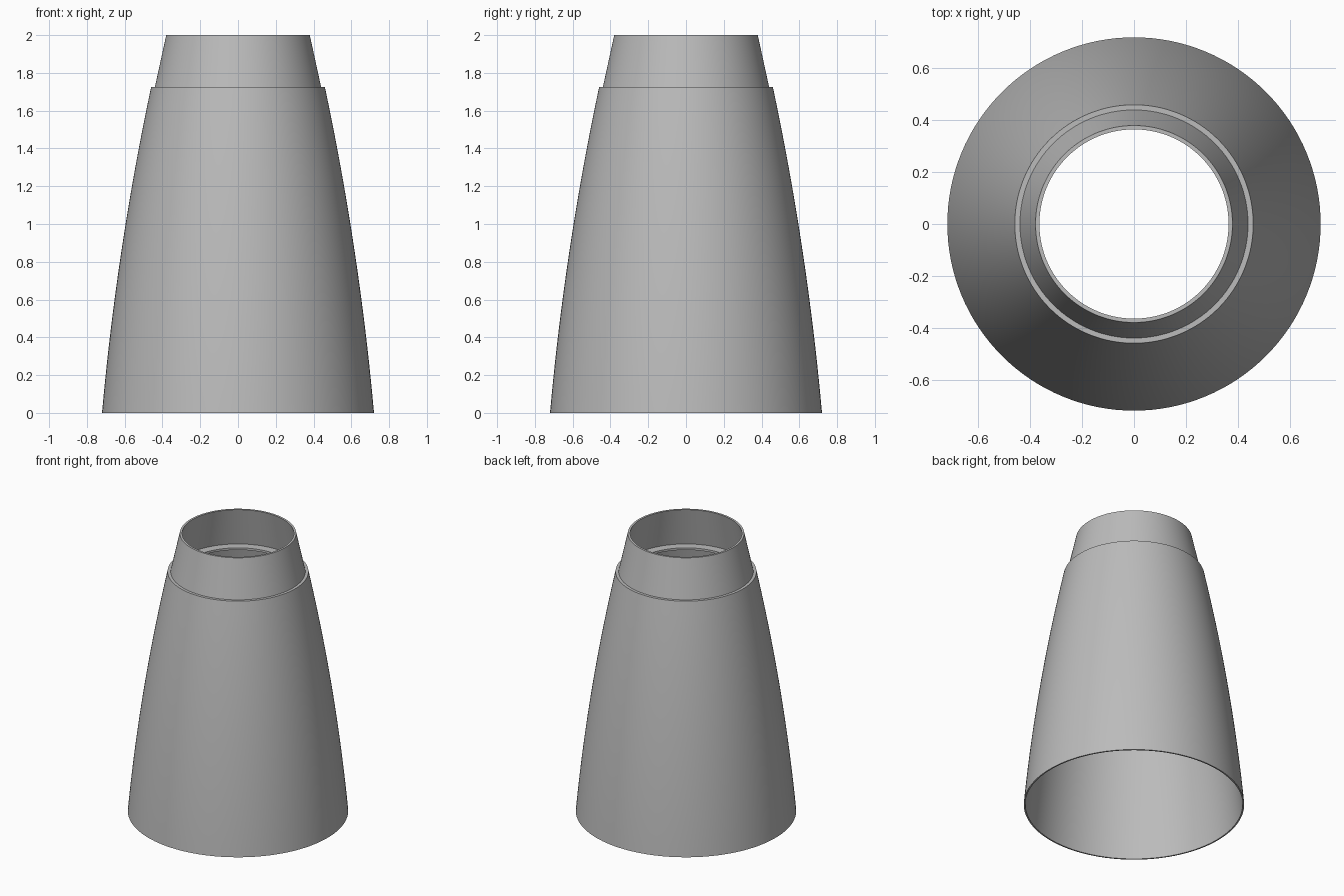
import bpy, bmesh, math

cube = bpy.data.objects.get("Cube")
if cube:
    bpy.data.objects.remove(cube, do_unlink=True)

SEGMENTS = 128
SHELL = 0.01
SHOULDER = 1.725
BORE = 0.365

grey = bpy.data.materials.new("light grey")
grey.use_nodes = True
grey.diffuse_color = (0.5, 0.5, 0.5, 1)
grey.node_tree.nodes["Principled BSDF"].inputs["Base Color"].default_value = (0.5, 0.5, 0.5, 1)


def lathe(name, profile):
    """Revolve a closed (radius, height) profile around z."""
    bm = bmesh.new()
    verts = [bm.verts.new((r, 0, z)) for r, z in profile]
    edges = [bm.edges.new((v, verts[i - 1])) for i, v in enumerate(verts)]
    bmesh.ops.spin(bm, geom=verts + edges, cent=(0, 0, 0), axis=(0, 0, 1),
                   angle=math.tau, steps=SEGMENTS, use_merge=True)
    bmesh.ops.remove_doubles(bm, verts=bm.verts, dist=1e-5)
    bmesh.ops.recalc_face_normals(bm, faces=bm.faces)
    mesh = bpy.data.meshes.new(name)
    bm.to_mesh(mesh)
    bm.free()
    mesh.materials.append(grey)
    obj = bpy.data.objects.new(name, mesh)
    bpy.context.collection.objects.link(obj)
    bpy.ops.object.select_all(action="DESELECT")
    obj.select_set(True)
    bpy.context.view_layer.objects.active = obj
    bpy.ops.object.shade_smooth_by_angle(angle=math.radians(30))
    return obj


def body_radius(z):
    return 0.72 - 0.0895 * z - 0.0355 * z * z


# Curved hollow body, closed at the shoulder by a ledge around the bore
STEPS = 20
under = SHOULDER - 0.015
outer = [(body_radius(SHOULDER * i / STEPS), SHOULDER * i / STEPS) for i in range(STEPS + 1)]
inner = [(body_radius(under * i / STEPS) - SHELL, under * i / STEPS) for i in range(STEPS + 1)]
lathe("body_shell", outer + [(BORE, SHOULDER), (BORE, under)] + inner[::-1])

# Tapered open collar standing on the shoulder
lathe("top_collar", [(0.44, SHOULDER), (0.38, 2), (BORE, 2), (0.425, SHOULDER)])
